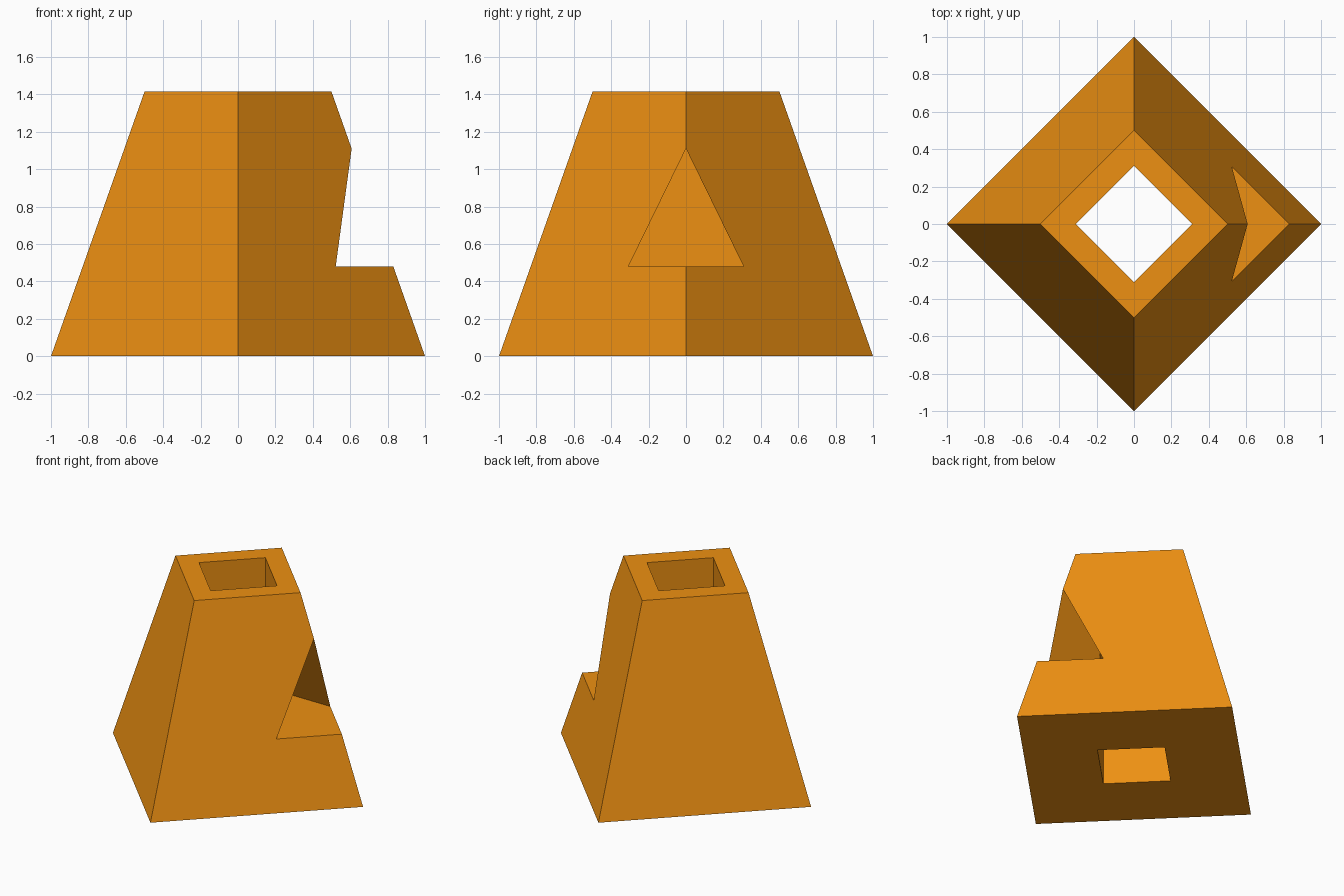
import bpy, bmesh
from math import sqrt

if "Cube" in bpy.data.objects:
    bpy.data.objects.remove(bpy.data.objects["Cube"])

H = sqrt(2)


def loft(name, lower, upper):
    """Solid between two matching outlines."""
    bm = bmesh.new()
    a = [bm.verts.new(p) for p in lower]
    b = [bm.verts.new(p) for p in upper]
    bm.faces.new(a[::-1])
    bm.faces.new(b)
    n = len(a)
    for i in range(n):
        j = (i + 1) % n
        bm.faces.new((a[i], a[j], b[j], b[i]))
    bmesh.ops.recalc_face_normals(bm, faces=bm.faces)
    mesh = bpy.data.meshes.new(name)
    bm.to_mesh(mesh)
    bm.free()
    obj = bpy.data.objects.new(name, mesh)
    bpy.context.collection.objects.link(obj)
    return obj


def diamond(r, z):
    return [(r, 0, z), (0, r, z), (-r, 0, z), (0, -r, z)]


def triangle(x):
    return [(x, -0.308, 0.48), (x, 0.308, 0.48), (x, 0, 1.11)]


def cut(target, cutter):
    mod = target.modifiers.new(cutter.name, 'BOOLEAN')
    mod.operation = 'DIFFERENCE'
    mod.solver = 'EXACT'
    mod.object = cutter
    cutter.hide_render = True
    cutter.hide_set(True)


# Tapered four-sided body
body = loft("tapered_body", diamond(1, 0), diamond(0.5, H))

# Vertical square shaft, open at both ends
cut(body, loft("shaft_cutter", diamond(0.312, -0.2), diamond(0.312, H + 0.2)))

# Triangular opening from the right edge, crossing the shaft to a flat back wall
cut(body, loft("opening_cutter", triangle(-0.4), triangle(1.2)))

# Orange finish
orange = bpy.data.materials.new("orange")
orange.diffuse_color = (0.85, 0.28, 0.006, 1)
orange.use_nodes = True
orange.node_tree.nodes["Principled BSDF"].inputs["Base Color"].default_value = orange.diffuse_color
body.data.materials.append(orange)

# Bake the cuts and remove the helpers
bpy.context.view_layer.objects.active = body
body.select_set(True)
for mod in list(body.modifiers):
    cutter = mod.object
    bpy.ops.object.modifier_apply(modifier=mod.name)
    bpy.data.objects.remove(cutter)
